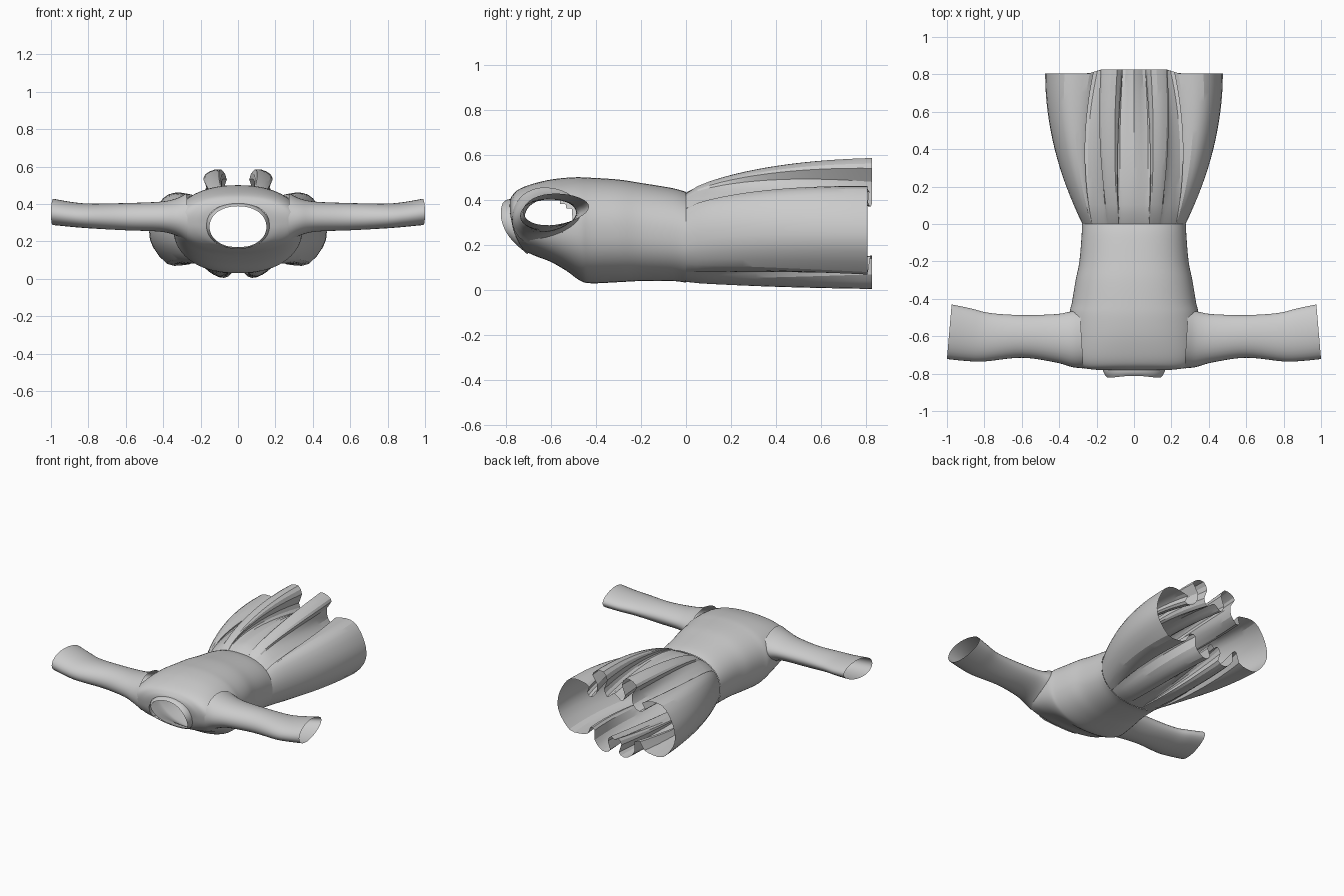
import bpy, bmesh, math

if "Cube" in bpy.data.objects:
    bpy.data.objects.remove(bpy.data.objects["Cube"])


def smooth_path(pts, n):
    """Catmull-Rom through equal-length tuples."""
    out = []
    for i in range(len(pts) - 1):
        p0, p1 = pts[max(i - 1, 0)], pts[i]
        p2, p3 = pts[i + 1], pts[min(i + 2, len(pts) - 1)]
        for k in range(n):
            t = k / n
            out.append(tuple(0.5 * (2 * b + (c - a) * t + (2 * a - 5 * b + 4 * c - d) * t * t
                                    + (3 * b - a - 3 * c + d) * t ** 3)
                             for a, b, c, d in zip(p0, p1, p2, p3)))
    return out + [tuple(pts[-1])]


def loft(name, rings, skip=None, angle=40):
    """Join closed rings of points into an open tube, leaving out faces where skip() is true."""
    bm = bmesh.new()
    vs = [[bm.verts.new(p) for p in r] for r in rings]
    n = len(rings[0])
    for a, b in zip(vs, vs[1:]):
        for i in range(n):
            j = (i + 1) % n
            bm.faces.new((a[i], a[j], b[j], b[i]))
    bmesh.ops.recalc_face_normals(bm, faces=bm.faces)
    if skip:
        holes = [f for f in bm.faces if skip(f.calc_center_median())]
        bmesh.ops.delete(bm, geom=holes, context='FACES')
    me = bpy.data.meshes.new(name)
    bm.to_mesh(me)
    bm.free()
    ob = bpy.data.objects.new(name, me)
    bpy.context.collection.objects.link(ob)
    bpy.ops.object.select_all(action='DESELECT')
    ob.select_set(True)
    bpy.context.view_layer.objects.active = ob
    bpy.ops.object.shade_smooth_by_angle(angle=math.radians(angle))
    return ob


def spow(v, e):
    return math.copysign(abs(v) ** e, v)


# Bodice: y at top, side and bottom, half width, z top, z bottom
bodice = [
    (0.0, 0.0, 0.0, .278, .435, .033), (-.06, -.06, -.06, .28, .452, .04),
    (-.2, -.2, -.2, .292, .475, .04), (-.3, -.3, -.3, .312, .49, .035),
    (-.42, -.42, -.42, .332, .498, .03), (-.5, -.48, -.47, .345, .5, .042),
    (-.6, -.6, -.53, .345, .49, .085), (-.69, -.7, -.6, .335, .468, .125),
    (-.745, -.755, -.66, .30, .445, .148), (-.77, -.77, -.70, .23, .42, .165),
    (-.78, -.77, -.715, .168, .402, .17),
]
# Collar continues from the neck opening
collar = [(-.77, -.76, -.70, .17, .405, .164), (-.795, -.785, -.705, .165, .40, .16),
          (-.812, -.808, -.712, .152, .388, .168)]


def body_ring(p, n=72, e=0.88):
    yt, ys, yb, w, zt, zb = p
    pts = []
    for i in range(n):
        a = 2 * math.pi * i / n
        s, c = spow(math.sin(a), e), spow(math.cos(a), e)
        mid = (yt + yb) / 2
        y = mid + (yt - yb) / 2 * math.sin(a) + (ys - mid) * math.cos(a) ** 2
        pts.append((w * c, y, (zt + zb) / 2 + (zt - zb) / 2 * s))
    return pts


def armhole(c):
    return abs(c.x) > .2 and ((c.y + .62) / .115) ** 2 + ((c.z - .325) / .075) ** 2 < 1


loft("bodice", [body_ring(p) for p in smooth_path(bodice, 5)], armhole)
loft("collar", [body_ring(p, e=.95) for p in smooth_path(collar, 3)])

# Sleeves: x front, x back, y front, y back, z bottom, z top
sleeve = [(.27, .29, -.772, -.455, .20, .455), (.33, .34, -.765, -.468, .235, .428),
          (.42, .42, -.74, -.482, .255, .412), (.6, .6, -.715, -.487, .262, .405),
          (.8, .77, -.735, -.476, .272, .402), (.9, .87, -.732, -.452, .28, .41),
          (1.0, .975, -.722, -.43, .29, .428)]


def sleeve_ring(p, side, n=32):
    xf, xb, yf, yb, zb, zt = p
    pts = []
    for i in range(n):
        a = 2 * math.pi * i / n
        k = (1 + math.cos(a)) / 2
        # the underarm edge is carried slightly higher than the front edge
        z = (zb + zt) / 2 + (zt - zb) / 2 * math.sin(a) * (1 - .15 * math.cos(a)) + .02 * (k - .5)
        pts.append((side * (xf + (xb - xf) * k), yf + (yb - yf) * k, z))
    return pts


for label, side in (("left_sleeve", -1), ("right_sleeve", 1)):
    loft(label, [sleeve_ring(p, side) for p in smooth_path(sleeve, 5)])

# Skirt hem: half contour (x, z) from top centre round to bottom centre
hem = [(0, .45), (.03, .43), (.06, .41), (.085, .46), (.06, .53), (.09, .585), (.15, .575),
       (.178, .54), (.14, .48), (.15, .41), (.195, .37), (.235, .39), (.215, .435), (.27, .455),
       (.34, .46), (.40, .43), (.455, .34), (.475, .25), (.455, .17), (.38, .08), (.30, .072),
       (.23, .09), (.20, .15), (.16, .14), (.16, .07), (.12, .02), (.075, .005), (.035, .03),
       (.055, .09), (.03, .13), (0, .11)]
half = smooth_path(hem, 2)
# Angle of each hem point at the waist: part direction, part cloth length
lengths = [0]
for a, b in zip(half, half[1:]):
    lengths.append(lengths[-1] + math.dist(a, b))
angles, last = [], 0
for (x, z), s in zip(half, lengths):
    a = .65 * math.atan2(x / .48, (z - .26) / .3) + .35 * math.pi * s / lengths[-1]
    last = max(a, last + .003)
    angles.append(last)
angles = [a * math.pi / angles[-1] for a in angles]
contour = list(zip(half, angles))
contour += [((-x, z), -a) for (x, z), a in contour[-2:0:-1]]


def skirt_ring(t):
    w = .276 + .199 * t
    top, bot = .432 + .145 * t ** .6, .035 - .025 * t ** .5
    pts = []
    for (x, z), a in contour:
        ex = w * spow(math.sin(a), .88)
        ez = (top + bot) / 2 + (top - bot) / 2 * spow(math.cos(a), .88)
        # pleats over the middle hang a little longer
        y = t * (.805 + .02 * max(0, min(1, (.24 - abs(x)) / .06)))
        pts.append((ex + (x - ex) * t, y, ez + (z - ez) * t))
    return pts


loft("skirt", [skirt_ring(i / 16) for i in range(17)], angle=18)
